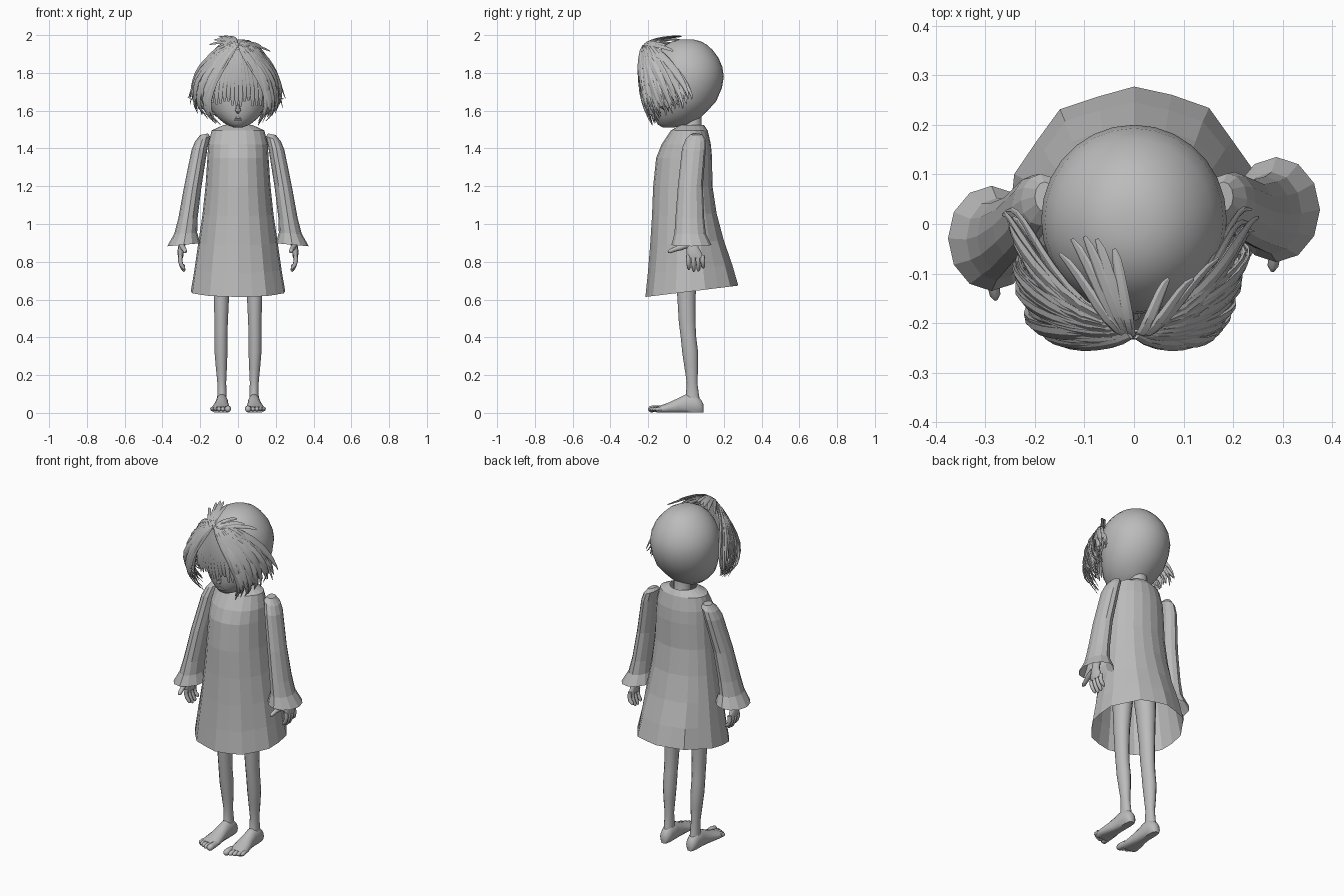
import bpy, math, random
from math import sin, cos, pi
from mathutils import Vector as V
from mathutils.geometry import interpolate_bezier

if "Cube" in bpy.data.objects:
    bpy.data.objects.remove(bpy.data.objects["Cube"])

random.seed(4)
grey = bpy.data.materials.new("plain grey")
grey.diffuse_color = (0.5, 0.5, 0.5, 1)
grey.use_nodes = True
grey.node_tree.nodes["Principled BSDF"].inputs["Base Color"].default_value = grey.diffuse_color


class Builder:
    """Collects lofted pieces into one named object."""
    def __init__(self):
        self.v, self.f = [], []

    def loft(self, rings, cap_start=True, cap_end=True):
        n, o = len(rings[0]), len(self.v)
        for r in rings:
            self.v += [tuple(p) for p in r]
        for i in range(len(rings) - 1):
            for j in range(n):
                a, b = o + i * n + j, o + i * n + (j + 1) % n
                self.f.append((a, b, b + n, a + n))
        if cap_start:
            self.f.append(tuple(o + j for j in reversed(range(n))))
        if cap_end:
            self.f.append(tuple(o + (len(rings) - 1) * n + j for j in range(n)))

    def tube(self, pts, radii, n=8, flat=1.0, centre=None):
        """Tube along points; flattened towards a centre when one is given."""
        pts, rings = [V(p) for p in pts], []
        for i, p in enumerate(pts):
            t = (pts[min(i + 1, len(pts) - 1)] - pts[max(i - 1, 0)]).normalized()
            ref = (p - V(centre)) if centre else (V((0, 1, 0)) if abs(t.y) < .8 else V((1, 0, 0)))
            b = t.cross(ref).normalized()
            m = b.cross(t).normalized()
            rings.append([p + radii[i] * (b * cos(2 * pi * k / n) + m * flat * sin(2 * pi * k / n))
                          for k in range(n)])
        self.loft(rings)

    def make(self, name, angle=40):
        me = bpy.data.meshes.new(name)
        me.from_pydata(self.v, [], self.f)
        me.validate()
        me.materials.append(grey)
        ob = bpy.data.objects.new(name, me)
        bpy.context.collection.objects.link(ob)
        bpy.context.view_layer.objects.active = ob
        ob.select_set(True)
        bpy.ops.object.mode_set(mode='EDIT')
        bpy.ops.mesh.select_all(action='SELECT')
        bpy.ops.mesh.normals_make_consistent(inside=False)
        bpy.ops.object.mode_set(mode='OBJECT')
        if angle:
            bpy.ops.object.shade_smooth_by_angle(angle=math.radians(angle))
        ob.select_set(False)
        return ob


def oval(z, front, back, rx, n, cx=0, cy=None):
    """Horizontal ring whose front and back depths may differ."""
    cy = (front + back) / 2 if cy is None else cy
    out = []
    for k in range(n):
        a = 2 * pi * k / n + pi / 2
        d = (back - cy) if sin(a) > 0 else (cy - front)
        out.append(V((cx + rx * cos(a), cy + d * sin(a), z)))
    return out


def bend(p, n=10):
    """Smooth curve passing through four points."""
    p = [V(q) for q in p]
    c1 = (-5 * p[0] + 18 * p[1] - 9 * p[2] + 2 * p[3]) / 6
    c2 = (2 * p[0] - 9 * p[1] + 18 * p[2] - 5 * p[3]) / 6
    return interpolate_bezier(p[0], c1, c2, p[3], n)


# Head: z, front, back, half width
head = Builder()
head.loft([oval(*r, 28) for r in [
    (1.512, -.125, -.06, .025), (1.527, -.15, .02, .065), (1.56, -.166, .075, .105), (1.60, -.176, .115, .14),
    (1.65, -.178, .16, .165), (1.72, -.182, .19, .182), (1.78, -.182, .2, .187), (1.83, -.178, .193, .18),
    (1.88, -.163, .172, .16), (1.92, -.138, .142, .13), (1.95, -.105, .11, .098), (1.968, -.07, .075, .065),
    (1.978, -.03, .035, .028)]])
head.make("head", 60)
face = Builder()
face.tube([(0, -.166, 1.64), (0, -.178, 1.615), (0, -.182, 1.6), (0, -.168, 1.588)], [.006, .012, .015, .006])
for z in (1.561, 1.552):
    face.tube([(-.028, -.157, z), (-.012, -.165, z), (.012, -.165, z), (.028, -.157, z)], [.001, .005, .005, .001], 6)
face.make("nose_and_lips")
neck = Builder()
neck.loft([oval(z, .035 - r, .035 + r, r, 12) for z, r in ((1.44, .07), (1.5, .048), (1.6, .048))])
neck.make("neck")

# Dress: open flared bell with a sloping hem and soft irregular pleats
dress = Builder()
rows = []
for z, f, b, rx in [(1.525, -.03, .095, .075), (1.495, -.08, .115, .14), (1.42, -.13, .132, .158),
                    (1.35, -.158, .138, .162), (1.2, -.174, .14, .172), (1.05, -.18, .162, .188),
                    (.9, -.19, .2, .21), (.76, -.202, .245, .23), (.64, -.215, .277, .25)]:
    ring = oval(z, f, b, rx, 20, 0, .02)
    flare = max(0, 1.25 - z) / .6
    for k, p in enumerate(ring):
        w = 1 if k in (0, 5, 10, 15) else 1 + flare * (.022 * (-1) ** k + random.uniform(-.012, .012))
        p.x, p.y = p.x * w, .02 + (p.y - .02) * w
        p.z += flare * .12 * p.y
    rows.append(ring)
dress.loft(rows, False, False)
dress.make("dress", 0)

for side, s, lean in (("right", 1, 0), ("left", -1, -.058)):
    def at(x, y, z):
        return V((s * x, y + lean * min(1, max(0, (1.46 - z) / .56)), z))

    # Bell sleeve: z, centre x, centre y, half width, half depth, outward slant
    sleeve = Builder()
    rows = []
    for z, cx, cy, rx, ry, slant in [(1.475, .18, .055, .02, .03, -.2), (1.45, .188, .05, .04, .052, -.35),
                                     (1.40, .203, .042, .043, .063, -.2), (1.2, .239, .023, .046, .066, 0),
                                     (1.03, .265, .02, .051, .076, 0), (.95, .277, .022, .061, .083, -.05),
                                     (.89, .287, .029, .088, .106, -.09)]:
        rows.append([at(cx + rx * cos(2 * pi * k / 12), cy + ry * sin(2 * pi * k / 12),
                        z + slant * rx * cos(2 * pi * k / 12)) for k in range(12)])
    sleeve.loft(rows, True, False)
    sleeve.make(side + "_sleeve", 0)

    # Forearm, palm, fingers and thumb
    hand = Builder()
    rows = []
    for z, cx, cy, rx, ry in [(1.1, .255, .025, .026, .028), (.92, .288, .03, .019, .023), (.885, .298, .034, .018, .03),
                              (.85, .304, .042, .017, .042), (.82, .304, .05, .013, .045)]:
        rows.append([at(cx + rx * cos(2 * pi * k / 10), cy + ry * sin(2 * pi * k / 10), z) for k in range(10)])
    hand.loft(rows)
    for y, tip in ((.012, .758), (.038, .748), (.063, .75), (.088, .765)):
        hand.tube([at(.303, y, .835), at(.307, y, .81), at(.301, y + .002, .785), at(.288, y + .003, tip + .01),
                   at(.283, y + .003, tip)], [.011, .012, .011, .01, .004])
    hand.tube([at(.298, .012, .89), at(.292, -.03, .875), at(.284, -.062, .865), at(.28, -.085, .855),
               at(.279, -.095, .85)], [.015, .015, .012, .011, .004])
    hand.make(side + "_hand", 60)

    # Leg: z, front, back, half width, centre x
    leg = Builder()
    leg.loft([oval(z, f, b, rx, 14, s * cx) for z, f, b, rx, cx in [
        (.95, -.07, .07, .066, .07), (.75, -.055, .058, .05, .082), (.6, -.045, .05, .041, .088),
        (.48, -.038, .05, .036, .089), (.4, -.028, .054, .035, .09), (.32, -.02, .064, .035, .09),
        (.24, -.008, .064, .03, .088), (.16, .004, .06, .024, .086), (.1, .0, .068, .025, .085),
        (.06, -.01, .075, .027, .085)]])
    leg.make(side + "_leg", 60)

    # Foot lofted heel to ball: y, centre x, half width, top height
    foot = Builder()
    rows = []
    for y, cx, rx, top in [(.092, .085, .014, .045), (.08, .085, .028, .07), (.05, .085, .034, .098),
                           (.0, .085, .034, .1), (-.04, .087, .038, .08), (-.09, .09, .048, .056),
                           (-.13, .091, .052, .042), (-.155, .091, .05, .034)]:
        rows.append([V((s * (cx + rx * cos(2 * pi * k / 14)), y,
                        max(.002, top * (.45 + .55 * sin(2 * pi * k / 14))))) for k in range(14)])
    foot.loft(rows)
    for k, (tip, r) in enumerate(((-.2, .018), (-.196, .012), (-.188, .012), (-.178, .011), (-.165, .011))):
        x = (.054, .08, .1, .119, .136)[k]
        foot.tube([(s * x, -.13, .022), (s * x, tip + .03, .022), (s * x, tip + .01, .019), (s * x, tip, .017)],
                  [r * .9, r, r * .95, r * .4])
    foot.make(side + "_foot", 60)

    # Side hair: overlapping locks fanned from the parting, front to rear
    hair = Builder()
    front = [(.006, -.228, 1.945), (.085, -.245, 1.83), (.145, -.225, 1.68), (.105, -.188, 1.545)]
    rear = [(.02, -.2, 1.945), (.14, -.125, 1.885), (.2, -.025, 1.76), (.238, .01, 1.645)]
    wide = 1.08 if s < 0 else 1
    for layer in range(2):
        for i in range(20):
            t = i / 19
            path = []
            for j, (a, b) in enumerate(zip(front, rear)):
                p = V(a).lerp(V(b), t)
                out = (0, .016, .034, .012)[j] * (sin(pi * t) + .15) - layer * .014 * (j > 0)
                jit = .012 * (j > 1)
                p += V((.7, -.7, 0)) * out
                p += V((random.uniform(-jit, jit), random.uniform(-jit, jit), random.uniform(-2, 2) * jit))
                path.append((s * p.x * wide, p.y, p.z))
            w = random.uniform(.015, .022)
            pts = bend(path, 11)
            hair.tube(pts, [w * (.35 + .65 * sin(pi * min(.5, k / 9))) * (1 if k < 6 else (10.6 - k) / 4.6)
                            for k in range(11)], 6, .4, (0, 0, 1.76))
    hair.make(side + "_side_hair", 25)

# Fringe over the brow
fringe = Builder()
for i in range(13):
    x = -.135 + .255 * i / 12
    low = 1.64 + random.uniform(-.02, .02)
    y = -.215 + 2.2 * x * x
    fringe.tube(bend([(x * .25, -.215, 1.925), (x * .7, y - .012, 1.82), (x * .95, y - .008, 1.73), (x, y + .006, low)], 8),
                [.008, .014, .017, .018, .018, .016, .013, .005], 6, .35, (0, 0, 1.76))
fringe.make("fringe", 25)

# Loose tuft swept back over the crown
tuft = Builder()
for x, y, z in [(-.15, -.06, 1.95), (-.125, -.03, 1.975), (-.1, -.025, 1.992), (-.075, -.03, 1.995), (-.04, -.05, 1.994),
                (.07, -.11, 1.965), (.12, -.11, 1.945), (.17, -.07, 1.915)]:
    a, b = V((x * .1, -.225, 1.935)), V((x, y, z))
    tuft.tube(bend([a, a.lerp(b, .33) + V((0, -.012, .018)), a.lerp(b, .68) + V((0, 0, .014)), b], 8),
              [.007, .011, .013, .013, .012, .011, .009, .004], 6, .4, (0, 0, 1.76))
tuft.make("crown_tuft", 25)
